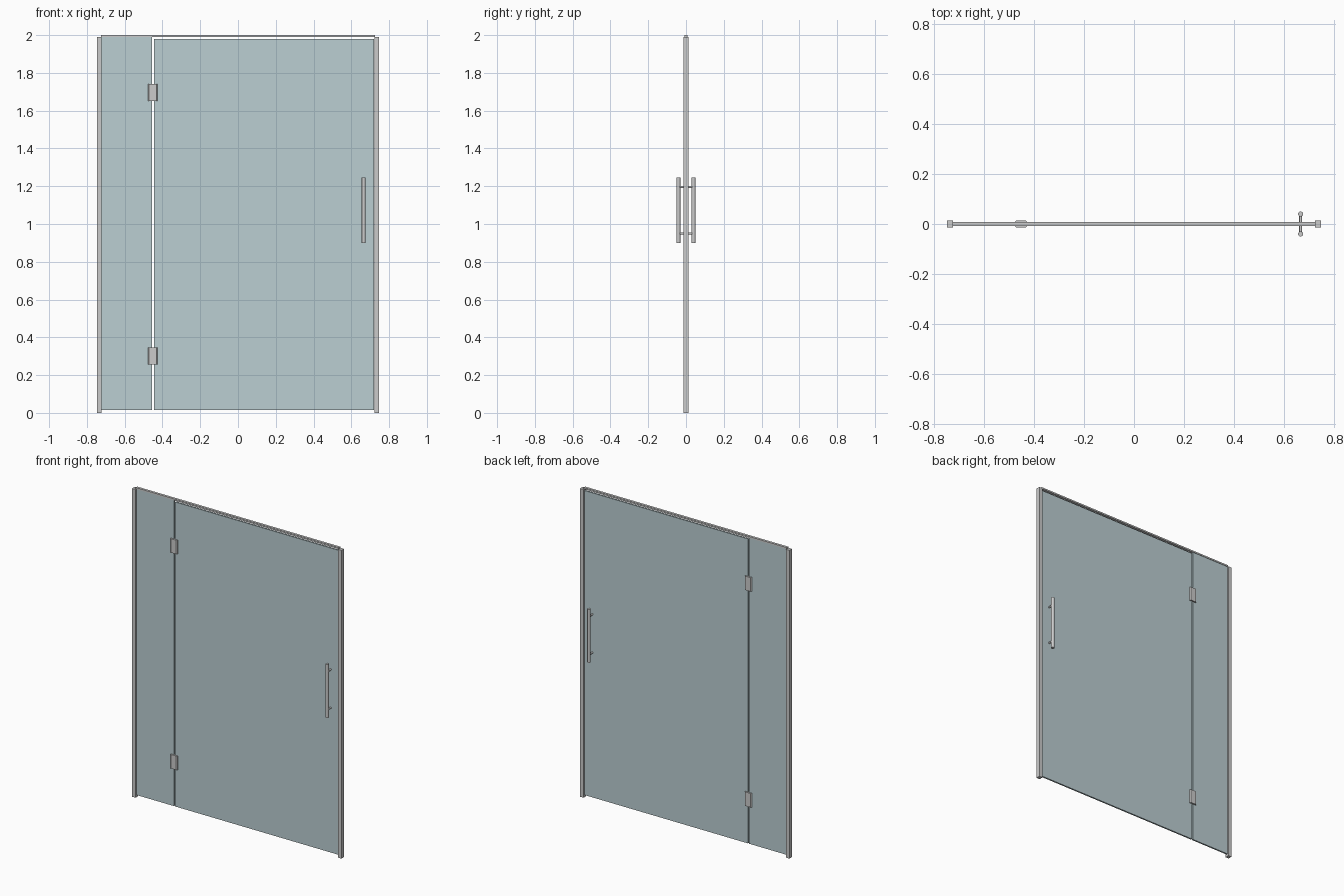
import bpy, bmesh
from math import pi

if "Cube" in bpy.data.objects:
    bpy.data.objects.remove(bpy.data.objects["Cube"])

glass = bpy.data.materials.new("clear_glass")
glass.diffuse_color = (0.50, 0.62, 0.65, 0.5)
glass.use_nodes = True
glass.node_tree.nodes["Principled BSDF"].inputs["Base Color"].default_value = glass.diffuse_color


def box(name, x0, x1, y0, y1, z0, z1, mat=None):
    bpy.ops.mesh.primitive_cube_add(size=1, location=((x0+x1)/2, (y0+y1)/2, (z0+z1)/2))
    ob = bpy.context.object
    ob.name = name
    ob.scale = (x1-x0, y1-y0, z1-z0)
    bpy.ops.object.transform_apply(location=False, rotation=False, scale=True)
    if mat:
        ob.data.materials.append(mat)
    return ob


def rod(name, loc, radius, length, rot=(0, 0, 0)):
    bpy.ops.mesh.primitive_cylinder_add(vertices=32, radius=radius, depth=length,
                                        location=loc, rotation=rot)
    ob = bpy.context.object
    ob.name = name
    bpy.ops.object.shade_smooth_by_angle()
    return ob


def hinge(name, cx, z0, z1):
    # plate block with chamfered vertical edges
    w, d, c = 0.025, 0.014, 0.006
    prof = [(-w+c, -d), (w-c, -d), (w, -d+c), (w, d-c),
            (w-c, d), (-w+c, d), (-w, d-c), (-w, -d+c)]
    bm = bmesh.new()
    face = bm.faces.new([bm.verts.new((x, y, z0)) for x, y in prof])
    ext = bmesh.ops.extrude_face_region(bm, geom=[face])
    verts = [v for v in ext["geom"] if isinstance(v, bmesh.types.BMVert)]
    bmesh.ops.translate(bm, verts=verts, vec=(0, 0, z1-z0))
    bmesh.ops.recalc_face_normals(bm, faces=bm.faces)
    me = bpy.data.meshes.new(name)
    bm.to_mesh(me)
    bm.free()
    ob = bpy.data.objects.new(name, me)
    ob.location.x = cx
    bpy.context.collection.objects.link(ob)


# wall channels
for side, s in (("left", -1), ("right", 1)):
    xs = sorted((s*0.747, s*0.723))
    box(side + "_wall_channel", *xs, -0.013, 0.013, 0, 1.99)

# header bar
box("header_bar", -0.725, 0.725, -0.008, 0.008, 1.99, 2.0)

# glass panes
box("fixed_glass_panel", -0.725, -0.454, -0.005, 0.005, 0.015, 1.992, glass)
box("glass_door", -0.446, 0.721, -0.005, 0.005, 0.015, 1.98, glass)

# hinges
hinge("lower_hinge", -0.451, 0.257, 0.347)
hinge("upper_hinge", -0.451, 1.65, 1.74)

# pull handles on both faces, joined by posts through the glass
for side, s in (("front", -1), ("back", 1)):
    rod(side + "_handle_bar", (0.665, s*0.04, 1.073), 0.01, 0.345)
    for pos, z in (("lower", 0.95), ("upper", 1.196)):
        rod(f"{side}_{pos}_handle_post", (0.665, s*0.02, z), 0.0055, 0.036, (pi/2, 0, 0))
